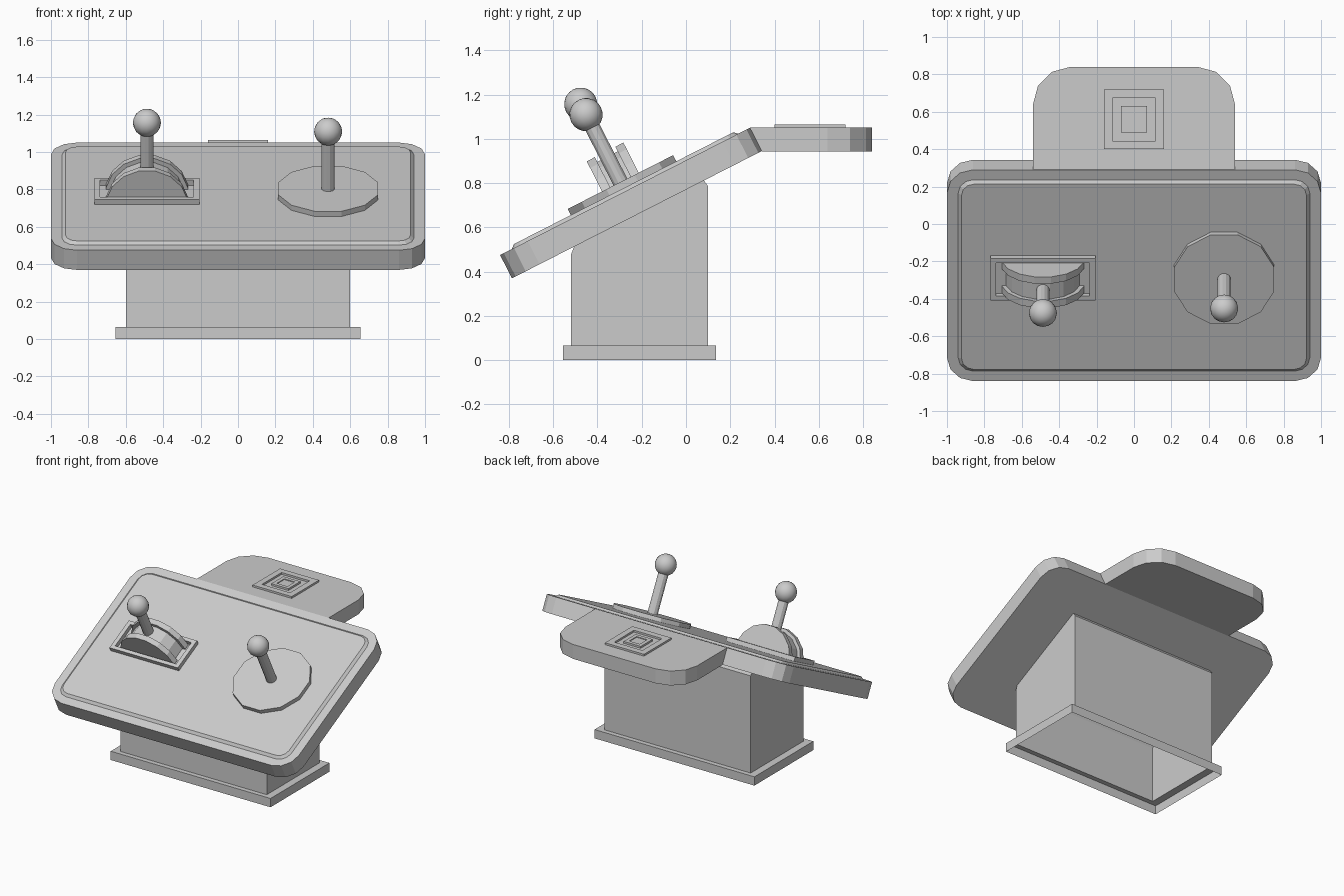
import bpy, bmesh
from math import sin, cos, pi, radians
from mathutils import Matrix, Vector

if "Cube" in bpy.data.objects:
    bpy.data.objects.remove(bpy.data.objects["Cube"])

# Local frame of the sloped console: x across, y up the slope, z out of the surface
SLOPE = Matrix.Translation((0, -0.275, 0.7625)) @ Matrix.Rotation(radians(27), 4, 'X')
FLAT = Matrix.Identity(4)


def finish(name, bm, matrix=FLAT):
    bmesh.ops.recalc_face_normals(bm, faces=bm.faces)
    bm.transform(matrix)
    mesh = bpy.data.meshes.new(name)
    bm.to_mesh(mesh)
    bm.free()
    ob = bpy.data.objects.new(name, mesh)
    bpy.context.collection.objects.link(ob)
    return ob


def rounded(hx, hy, r, seg=3, cx=0, cy=0):
    """Outline of a rectangle with rounded corners."""
    pts = []
    for k, (sx, sy) in enumerate([(1, 1), (-1, 1), (-1, -1), (1, -1)]):
        for i in range(seg + 1):
            a = (k + i / seg) * pi / 2
            pts.append((cx + sx * (hx - r) + r * cos(a), cy + sy * (hy - r) + r * sin(a)))
    return pts


def rect(hx, hy, cx=0, cy=0):
    return [(cx + hx, cy + hy), (cx - hx, cy + hy), (cx - hx, cy - hy), (cx + hx, cy - hy)]


def loft(name, rings, matrix=FLAT, caps=(True, True), closed=False):
    """Skin a list of (outline, height) rings."""
    bm = bmesh.new()
    loops = [[bm.verts.new((x, y, z)) for x, y in o] for o, z in rings]
    pairs = list(zip(loops, loops[1:]))
    if closed:
        pairs.append((loops[-1], loops[0]))
    for a, b in pairs:
        n = len(a)
        for i in range(n):
            bm.faces.new((a[i], a[(i + 1) % n], b[(i + 1) % n], b[i]))
    if not closed:
        if caps[0]:
            bm.faces.new(loops[0])
        if caps[1]:
            bm.faces.new(loops[-1])
    return finish(name, bm, matrix)


def frame(name, outer, inner, z0, z1, matrix=FLAT):
    return loft(name, [(outer, z0), (outer, z1), (inner, z1), (inner, z0)], matrix, closed=True)


def cylinder(name, r, z0, z1, sides, matrix):
    bm = bmesh.new()
    bmesh.ops.create_cone(bm, cap_ends=True, segments=sides, radius1=r, radius2=r, depth=z1 - z0,
                          matrix=Matrix.Translation((0, 0, (z0 + z1) / 2)) @ Matrix.Rotation(pi / sides, 4, 'Z'))
    return finish(name, bm, matrix)


# Foot skirt: open underneath, stepping in to the column
loft("foot_skirt", [(rect(0.655, 0.345, 0, -0.21), 0), (rect(0.655, 0.345, 0, -0.21), 0.065),
                    (rect(0.6, 0.31, 0, -0.21), 0.065)], caps=(False, False))

# Hollow column, side profile extruded across x, open at the bottom
side = [(-0.52, 0.065), (-0.52, 0.475), (-0.505, 0.515), (0.08, 0.813), (0.10, 0.785), (0.10, 0.065)]
bm = bmesh.new()
left, right = [[bm.verts.new((x, y, z)) for y, z in side] for x in (-0.6, 0.6)]
bm.faces.new(left)
bm.faces.new(right)
for i in range(len(side) - 1):
    bm.faces.new((left[i], left[i + 1], right[i + 1], right[i]))
finish("column", bm)

# Sloped console slab and its raised face plate
slab = rounded(1.0, 0.634, 0.14)
loft("console_slab", [(slab, -0.118), (slab, 0)], SLOPE)
loft("face_plate", [(rounded(0.94, 0.574, 0.08), 0), (rounded(0.922, 0.556, 0.066), 0.016)], SLOPE)

# Rear shelf, front face mitred to the end of the slab
back = [(0.34 + 0.2 * cos(i * pi / 6), 0.64 + 0.2 * sin(i * pi / 6)) for i in range(4)]
back += [(-x, y) for x, y in reversed(back)]
loft("rear_shelf", [([(0.54, y)] + back + [(-0.54, y)], z) for y, z in ((0.343, 0.943), (0.29, 1.05))])

# Concentric square trim on the shelf
for name, a, b in (("outer_square_trim", 0.16, 0.115), ("inner_square_trim", 0.07, 0.043)):
    frame(name, rect(a, a, 0, 0.56), rect(b, b, 0, 0.56), 1.045, 1.064)
loft("square_button", [(rect(0.043, 0.043, 0, 0.56), 1.045), (rect(0.043, 0.043, 0, 0.56), 1.058)])

# Joystick disc
STICK = SLOPE @ Matrix.Translation((0.482, 0, 0))
LEVER = SLOPE @ Matrix.Translation((-0.487, 0, 0))
cylinder("joystick_disc", 0.277, 0.0, 0.047, 12, STICK)

# Lever housing: frame, two side arches and a lower drum between them
frame("lever_frame", rect(0.28, 0.127), rect(0.25, 0.1), 0.005, 0.047, LEVER)


def arch(name, r, v0, v1):
    low = 0.005
    pts = [(r * cos(a), -0.02 + r * sin(a)) for a in [(i + 0.5) * pi / 8 for i in range(8)]]
    pts = [(pts[0][0], low)] + [p for p in pts if p[1] > low] + [(pts[-1][0], low)]
    m = LEVER @ Matrix.Rotation(pi / 2, 4, 'X')
    loft(name, [(pts, -v0), (pts, -v1)], m)


arch("lever_arch_front", 0.224, -0.093, -0.052)
arch("lever_arch_rear", 0.224, 0.052, 0.093)
arch("lever_drum", 0.2, -0.052, 0.052)

# Shafts and ball knobs
for name, m, z0, z1 in (("joystick", STICK, 0.04, 0.389), ("lever", LEVER, 0.15, 0.442)):
    cylinder(name + "_shaft", 0.036, z0, z1, 12, m)
    bm = bmesh.new()
    bmesh.ops.create_uvsphere(bm, u_segments=16, v_segments=10, radius=0.075,
                              matrix=Matrix.Translation((0, 0, z1)))
    ball = finish(name + "_knob", bm, m)
    for p in ball.data.polygons:
        p.use_smooth = True
